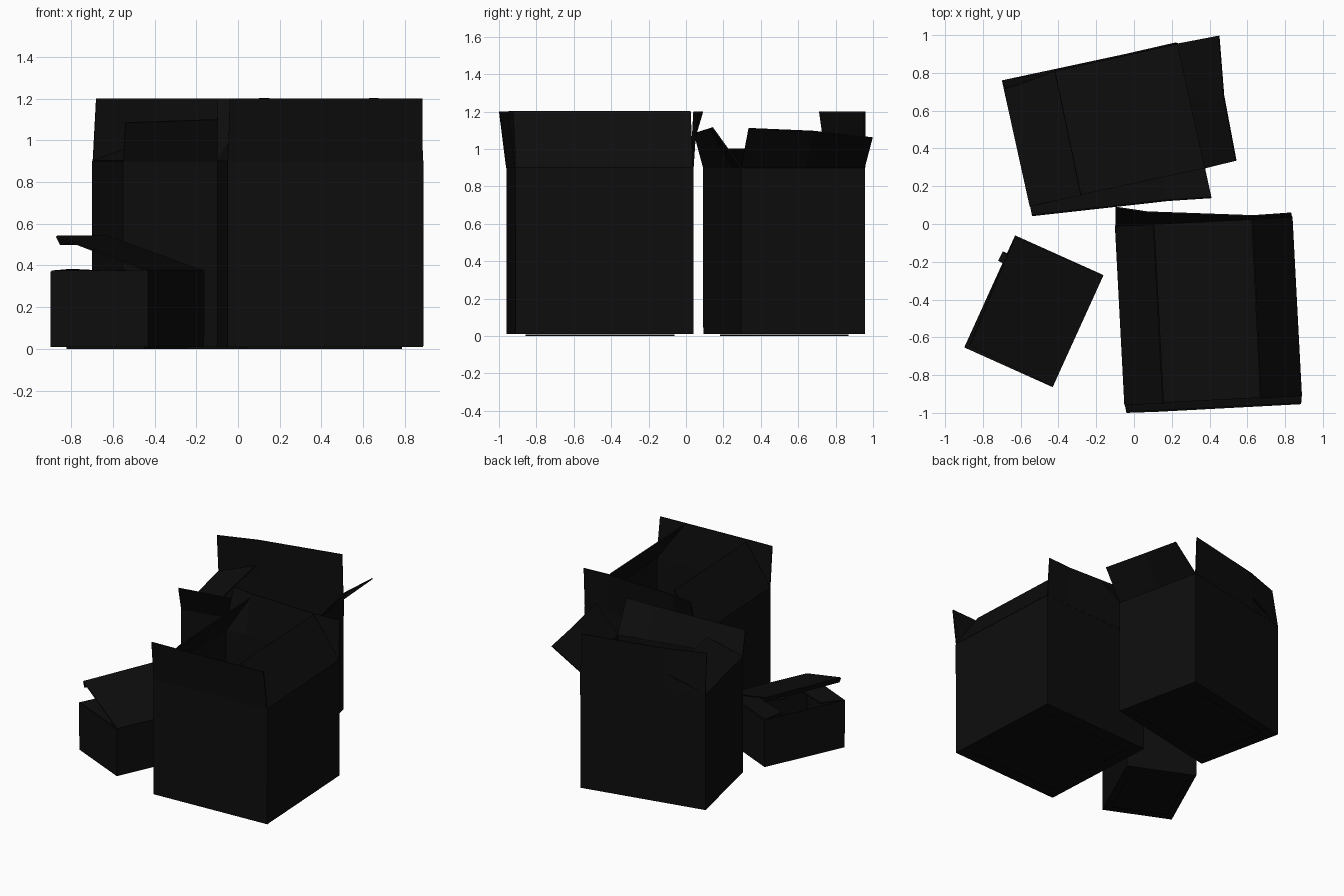
import bpy, bmesh
from mathutils import Vector

if "Cube" in bpy.data.objects:
    bpy.data.objects.remove(bpy.data.objects["Cube"])

card = bpy.data.materials.new("dark_card")
card.diffuse_color = (0.004, 0.004, 0.004, 1)
card.use_nodes = True
card.node_tree.nodes["Principled BSDF"].inputs["Base Color"].default_value = card.diffuse_color
THICK = 0.008


def sheet(name, verts, faces, offset=0.0):
    """Thin cardboard sheet given thickness with a solidify modifier."""
    me = bpy.data.meshes.new(name)
    me.from_pydata([tuple(v) for v in verts], [], faces)
    bm = bmesh.new()
    bm.from_mesh(me)
    bmesh.ops.recalc_face_normals(bm, faces=bm.faces)
    bm.to_mesh(me)
    bm.free()
    me.materials.append(card)
    ob = bpy.data.objects.new(name, me)
    bpy.context.collection.objects.link(ob)
    mod = ob.modifiers.new("thickness", 'SOLIDIFY')
    mod.thickness = THICK
    mod.offset = offset
    return ob


def body(name, corners, z0, z1):
    """Open box: floor and four walls, corners listed counter-clockwise."""
    verts = [(x, y, z) for z in (z0, z1) for x, y in corners]
    faces = [(3, 2, 1, 0)]
    faces += [(i, (i + 1) % 4, (i + 1) % 4 + 4, i + 4) for i in range(4)]
    ob = sheet(name, verts, faces)
    for p in ob.data.polygons:          # outward normals, thickness goes in
        c = Vector((sum(x for x, y in corners) / 4, sum(y for x, y in corners) / 4, z1))
        assert (p.center - c).length > 0
    # closed bottom panels, slightly inset under the floor
    mid = Vector((sum(x for x, y in corners) / 4, sum(y for x, y in corners) / 4))
    inset = [mid + (Vector(c) - mid) * 0.8 for c in corners]
    sheet(name + "_bottom_panel", [(p.x, p.y, 0.004) for p in inset], [(0, 1, 2, 3)])


def flap(name, a, b, z, tips):
    """Flap hinged on edge a-b at height z, reaching a bent outer edge."""
    a, b = Vector((*a, z)), Vector((*b, z))
    tips = [Vector(t) for t in tips]
    span = (tips[-1] - tips[0])
    n = len(tips)
    base = [a.lerp(b, (t - tips[0]).dot(span) / span.length_squared) for t in tips]
    sheet(name, base + tips, [(i, i + 1, n + i + 1, n + i) for i in range(n - 1)])


# large box at the front right
A = [(-0.048, -0.958), (0.886, -0.91), (0.836, 0.037), (-0.098, -0.01)]
body("large_box", A, 0.012, 0.9)
flap("large_front_flap", A[0], A[1], 0.9,
     [(-0.04, -0.996, 1.2), (0.13, -0.99, 1.2), (0.885, -0.95, 1.2)])
flap("large_right_flap", A[1], A[2], 0.9, [(0.67, -0.925, 1.2), (0.625, 0.025, 1.2)])
flap("large_back_flap", A[2], A[3], 0.9,
     [(0.832, 0.057, 1.2), (0.63, 0.043, 1.2), (0.07, 0.063, 1.2), (-0.098, 0.088, 1.2)])
flap("large_left_flap", A[3], A[0], 0.9, [(0.105, -0.005, 1.2), (0.155, -0.95, 1.2)])

# tall box at the back
B = [(-0.55, 0.095), (0.376, 0.295), (0.23, 0.955), (-0.696, 0.757)]
body("tall_box", B, 0.012, 0.9)
flap("tall_front_flap", B[0], B[1], 0.9,
     [(-0.54, 0.045, 1.085), (0.18, 0.125, 1.11), (0.41, 0.14, 1.115)])
flap("tall_right_flap", B[1], B[2], 0.9,
     [(0.54, 0.335, 1.11), (0.475, 0.68, 1.095), (0.45, 0.997, 1.06)])
flap("tall_back_flap", B[2], B[3], 0.9,
     [(0.22, 0.957, 1.2), (-0.4, 0.815, 1.2), (-0.68, 0.715, 1.2)])
flap("tall_left_flap", B[3], B[0], 0.9, [(-0.42, 0.82, 1.0), (-0.28, 0.15, 1.0)])

# small box with a half open lid
C = [(-0.895, -0.652), (-0.432, -0.86), (-0.165, -0.272), (-0.628, -0.064)]
body("small_box", C, 0.012, 0.372)
lid_edge = [(-0.63, -0.07, 0.54), (-0.87, -0.645, 0.54)]
flap("small_lid", C[2], C[1], 0.372, lid_edge)
# folded lip along the free side of the lid, with a locking tab
lip = [Vector(p) + Vector((0.02, -0.01, -0.04)) for p in lid_edge]
sheet("small_lid_lip", [Vector(p) for p in lid_edge] + lip, [(0, 1, 3, 2)])
sheet("small_lid_tab", [(-0.67, -0.155, 0.515), (-0.695, -0.145, 0.515),
                        (-0.72, -0.195, 0.515), (-0.69, -0.21, 0.515)], [(0, 1, 2, 3)])
# dust flaps folded inward under the lid
flap("small_front_dust_flap", C[0], C[1], 0.372,
     [(-0.80, -0.50, 0.38), (-0.40, -0.68, 0.36)])
flap("small_back_dust_flap", C[3], C[2], 0.372,
     [(-0.67, -0.22, 0.38), (-0.27, -0.40, 0.36)])
